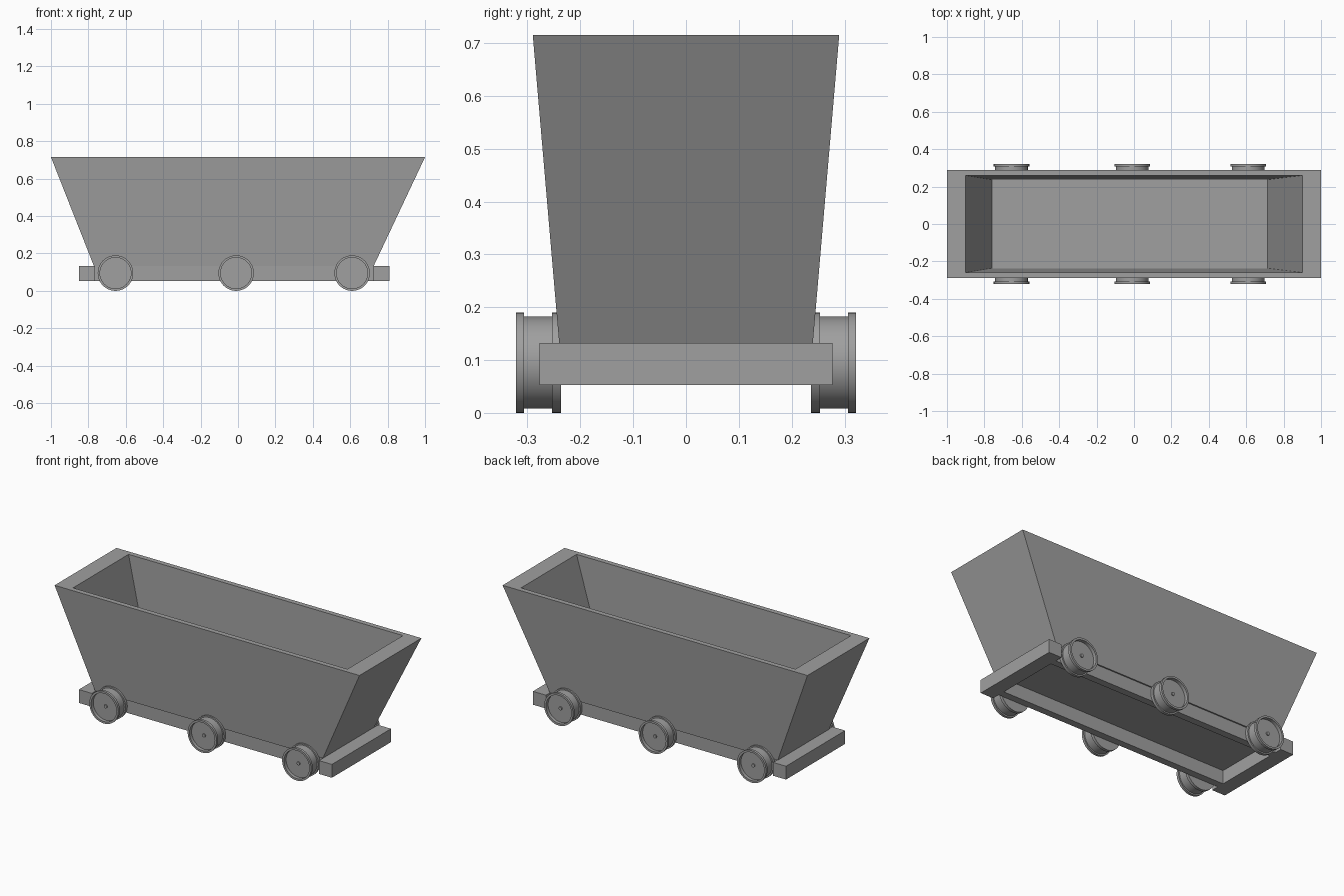
import bpy
import bmesh
from math import cos, sin, tau, radians

cube = bpy.data.objects.get("Cube")
if cube:
    bpy.data.objects.remove(cube, do_unlink=True)

GREY = (0.35, 0.35, 0.35, 1)
steel = bpy.data.materials.new("plain grey")
steel.diffuse_color = GREY
steel.use_nodes = True
steel.node_tree.nodes["Principled BSDF"].inputs["Base Color"].default_value = GREY


def finish(name, bm):
    bmesh.ops.recalc_face_normals(bm, faces=bm.faces)
    mesh = bpy.data.meshes.new(name)
    bm.to_mesh(mesh)
    bm.free()
    mesh.materials.append(steel)
    obj = bpy.data.objects.new(name, mesh)
    bpy.context.collection.objects.link(obj)
    return obj


def rect(bm, x0, x1, y, z):
    """Four corner vertices of a level rectangle."""
    return [bm.verts.new(p) for p in ((x0, -y, z), (x1, -y, z), (x1, y, z), (x0, y, z))]


def bridge(bm, a, b):
    n = len(a)
    for i in range(n):
        j = (i + 1) % n
        bm.faces.new((a[i], a[j], b[j], b[i]))


# Hopper: tapered tub with thick rim and sloping inner walls
X0, X1 = -0.77, 0.725
BASE, BEAM_TOP = 0.053, 0.132
bm = bmesh.new()
loops = [rect(bm, X0, X1, 0.24, BEAM_TOP),
         rect(bm, -1, 1, 0.29, 0.715),
         rect(bm, -0.9, 0.9, 0.26, 0.715),
         rect(bm, -0.76, 0.715, 0.237, 0.15)]
for a, b in zip(loops, loops[1:]):
    bridge(bm, a, b)
bm.faces.new(loops[0])
bm.faces.new(loops[-1])
finish("hopper", bm)


# Underframe: two wide end beams joined by side rails, open in the middle
def box(name, x0, x1, y0, y1):
    bm = bmesh.new()
    bmesh.ops.create_cube(bm, size=1)
    for v in bm.verts:
        v.co.x = x1 if v.co.x > 0 else x0
        v.co.y = y1 if v.co.y > 0 else y0
        v.co.z = BEAM_TOP if v.co.z > 0 else BASE
    return finish(name, bm)


box("right_end_beam", -0.85, X0 + 0.005, -0.277, 0.277)
box("left_end_beam", X1, 0.81, -0.277, 0.277)
for side, s in (("front", -1), ("back", 1)):
    lo, hi = sorted((s * 0.19, s * 0.232))
    box(side + "_side_rail", X0, X1, lo, hi)


# Wheels: turned profile (radius, distance from centre line)
PROFILE = [(0.095, 0.237), (0.095, 0.254), (0.087, 0.254), (0.087, 0.307),
           (0.095, 0.307), (0.095, 0.322), (0.083, 0.322), (0.083, 0.302),
           (0.010, 0.302), (0.010, 0.308)]
SEGMENTS = 40


def wheel(name, x, s):
    bm = bmesh.new()
    rings = []
    for r, y in [(0.012, 0.215), (0.012, 0.237)] + PROFILE:
        rings.append([bm.verts.new((x + r * cos(tau * i / SEGMENTS), s * y,
                                    0.095 + r * sin(tau * i / SEGMENTS)))
                      for i in range(SEGMENTS)])
    for a, b in zip(rings, rings[1:]):
        bridge(bm, a, b)
    bm.faces.new(rings[0])
    bm.faces.new(rings[-1])
    obj = finish(name, bm)
    bpy.ops.object.select_all(action="DESELECT")
    obj.select_set(True)
    bpy.context.view_layer.objects.active = obj
    bpy.ops.object.shade_smooth_by_angle(angle=radians(30))


for side, s in (("front", -1), ("back", 1)):
    for place, x in (("right", -0.655), ("middle", -0.01), ("left", 0.61)):
        wheel(f"{side}_{place}_wheel", x, s)
